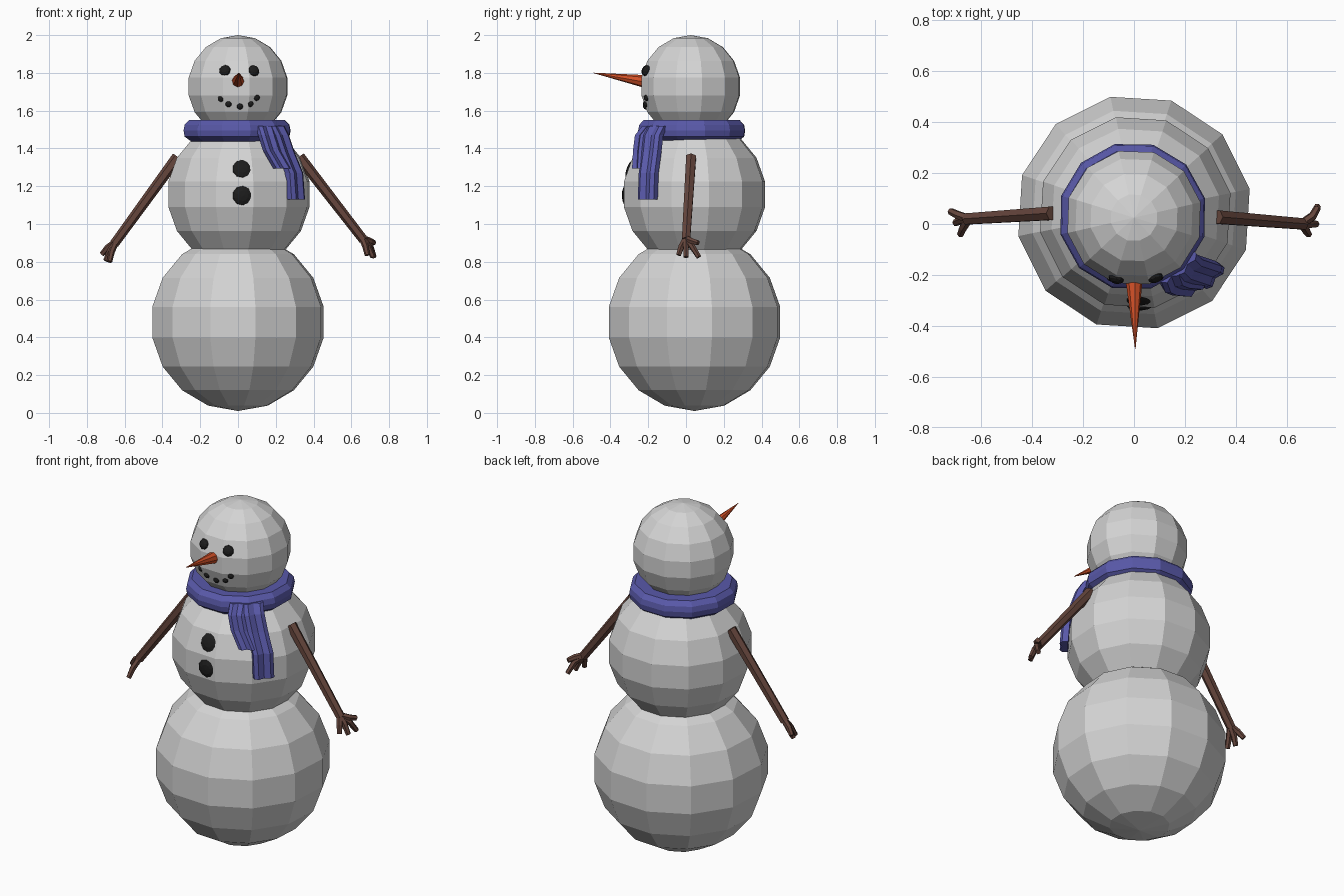
import bpy, bmesh, math
from mathutils import Vector, Matrix

cube = bpy.data.objects.get("Cube")
if cube:
    bpy.data.objects.remove(cube, do_unlink=True)


def material(name, rgb):
    mat = bpy.data.materials.new(name)
    mat.use_nodes = True
    mat.diffuse_color = (*rgb, 1)
    mat.node_tree.nodes["Principled BSDF"].inputs["Base Color"].default_value = (*rgb, 1)
    return mat


snow = material("snow", (0.66, 0.66, 0.66))
wool = material("blue wool", (0.1, 0.1, 0.4))
bark = material("brown bark", (0.13, 0.06, 0.045))
coal = material("black coal", (0.012, 0.012, 0.012))
carrot = material("orange carrot", (0.65, 0.08, 0.02))


def finish(name, bm, mat):
    bmesh.ops.recalc_face_normals(bm, faces=bm.faces)
    mesh = bpy.data.meshes.new(name)
    bm.to_mesh(mesh)
    bm.free()
    mesh.materials.append(mat)
    obj = bpy.data.objects.new(name, mesh)
    bpy.context.collection.objects.link(obj)
    return obj


def ball(name, centre, radius, turn):
    bm = bmesh.new()
    bmesh.ops.create_uvsphere(bm, u_segments=12, v_segments=9, radius=radius,
                              matrix=Matrix.Rotation(math.radians(turn), 4, "Z"))
    finish(name, bm, snow).location = centre


def pebble(name, core, direction, depth, radius, thickness):
    """Flattened stone pressed into a ball, facing away from its core."""
    bm = bmesh.new()
    bmesh.ops.create_uvsphere(bm, u_segments=10, v_segments=6, radius=radius)
    bmesh.ops.scale(bm, vec=(1, 1, thickness / radius), verts=bm.verts)
    obj = finish(name, bm, coal)
    obj.location = core + direction.normalized() * depth
    obj.rotation_euler = direction.to_track_quat("Z", "Y").to_euler()


def loft(bm, rings, closed=False):
    """Skin a list of equal point rings, capping open ends."""
    loops = [[bm.verts.new(p) for p in ring] for ring in rings]
    n = len(loops[0])
    pairs = list(zip(loops, loops[1:])) + ([(loops[-1], loops[0])] if closed else [])
    for a, b in pairs:
        for i in range(n):
            j = (i + 1) % n
            bm.faces.new((a[i], a[j], b[j], b[i]))
    if not closed:
        bm.faces.new(loops[0])
        bm.faces.new(loops[-1])


def twig(bm, path, radii, sides=6):
    path = [Vector(p) for p in path]
    rings = []
    for i, p in enumerate(path):
        d = (path[min(i + 1, len(path) - 1)] - path[max(i - 1, 0)]).normalized()
        u = d.cross(Vector((0, 1, 0))).normalized()
        v = d.cross(u)
        angles = [math.tau * k / sides for k in range(sides)]
        rings.append([p + radii[i] * (u * math.cos(a) + v * math.sin(a)) for a in angles])
    loft(bm, rings)


# Snowballs
body_core = Vector((0.005, 0.045, 1.157))
head_core = Vector((0, 0.025, 1.728))
ball("lower_body", (0, 0.045, 0.48), 0.47, 11.5)
ball("upper_body", body_core, 0.387, 11.5)
ball("head", head_core, 0.272, 13)

# Eyes, mouth and buttons
for side, x in (("right", -0.07), ("left", 0.085)):
    pebble(side + "_eye", head_core, Vector((x, -0.24, 0.085)), 0.262, 0.031, 0.02)
for i, (x, z) in enumerate([(-0.09, -0.065), (-0.05, -0.092), (0.01, -0.104),
                            (0.065, -0.092), (0.1, -0.06)]):
    pebble(f"mouth_stone_{i + 1}", head_core, Vector((x, -0.235, z)), 0.262, 0.017, 0.013)
for name, z in (("upper_button", 0.143), ("lower_button", -0.007)):
    pebble(name, body_core, Vector((0.02, -0.36, z)), 0.363, 0.056, 0.022)

# Carrot nose
bm = bmesh.new()
twig(bm, [(0, -0.2, 1.752), (0.005, -0.49, 1.8)], [0.036, 0.001], 8)
finish("nose", bm, carrot)

# Scarf collar
profile = [(0.17, 1.45), (0.25, 1.437), (0.286, 1.462), (0.292, 1.495),
           (0.286, 1.525), (0.262, 1.55), (0.17, 1.55)]
bm = bmesh.new()
rings = []
for k in range(12):
    a = math.radians(14 + 30 * k)
    rings.append([(r * math.cos(a) - 0.005, r * math.sin(a) + 0.03, z) for r, z in profile])
loft(bm, rings, closed=True)
finish("scarf_collar", bm, wool)


# Scarf tails: flat ribbons with a shallow groove along the front
def scarf_tail(name, path, heading, width, thickness):
    a = math.radians(heading)
    out = Vector((math.cos(a), math.sin(a), 0))
    across = Vector((-math.sin(a), math.cos(a), 0))
    section = [(-0.5, -0.4), (0.5, -0.4), (0.5, 0.25), (0.3, 0.5), (0, 0.25),
               (-0.3, 0.5), (-0.5, 0.25)]
    bm = bmesh.new()
    loft(bm, [[Vector(p) + across * u * width + out * v * thickness for u, v in section]
              for p in path])
    finish(name, bm, wool)


scarf_tail("short_scarf_tail", [(0.14, -0.195, 1.52), (0.155, -0.235, 1.47),
                                (0.18, -0.245, 1.39), (0.235, -0.25, 1.295)], -58, 0.09, 0.05)
scarf_tail("long_scarf_tail", [(0.2, -0.15, 1.52), (0.225, -0.175, 1.47), (0.255, -0.185, 1.38),
                               (0.3, -0.2, 1.27), (0.31, -0.205, 1.13)], -40, 0.11, 0.05)


# Arms with bent twig fingers
def arm(name, shoulder, wrist, fingers):
    bm = bmesh.new()
    twig(bm, [shoulder, wrist], [0.03, 0.025])
    for knuckle, tip in fingers:
        twig(bm, [Vector(wrist) * 0.98 + Vector(shoulder) * 0.02, knuckle, tip],
             [0.018, 0.017, 0.014])
    finish(name, bm, bark)


arm("left_arm", (0.325, 0.027, 1.355), (0.665, 0, 0.915),
    [((0.7, 0.03, 0.885), (0.72, 0.068, 0.825)),
     ((0.69, 0, 0.88), (0.715, 0, 0.825)),
     ((0.675, -0.025, 0.88), (0.685, -0.04, 0.835)),
     ((0.7, 0.03, 0.91), (0.72, 0.065, 0.9))])
arm("right_arm", (-0.32, 0.042, 1.355), (-0.655, 0.02, 0.895),
    [((-0.69, 0.035, 0.875), (-0.72, 0.05, 0.84)),
     ((-0.68, 0.015, 0.85), (-0.7, 0.005, 0.805)),
     ((-0.67, -0.015, 0.85), (-0.68, -0.04, 0.8))])
